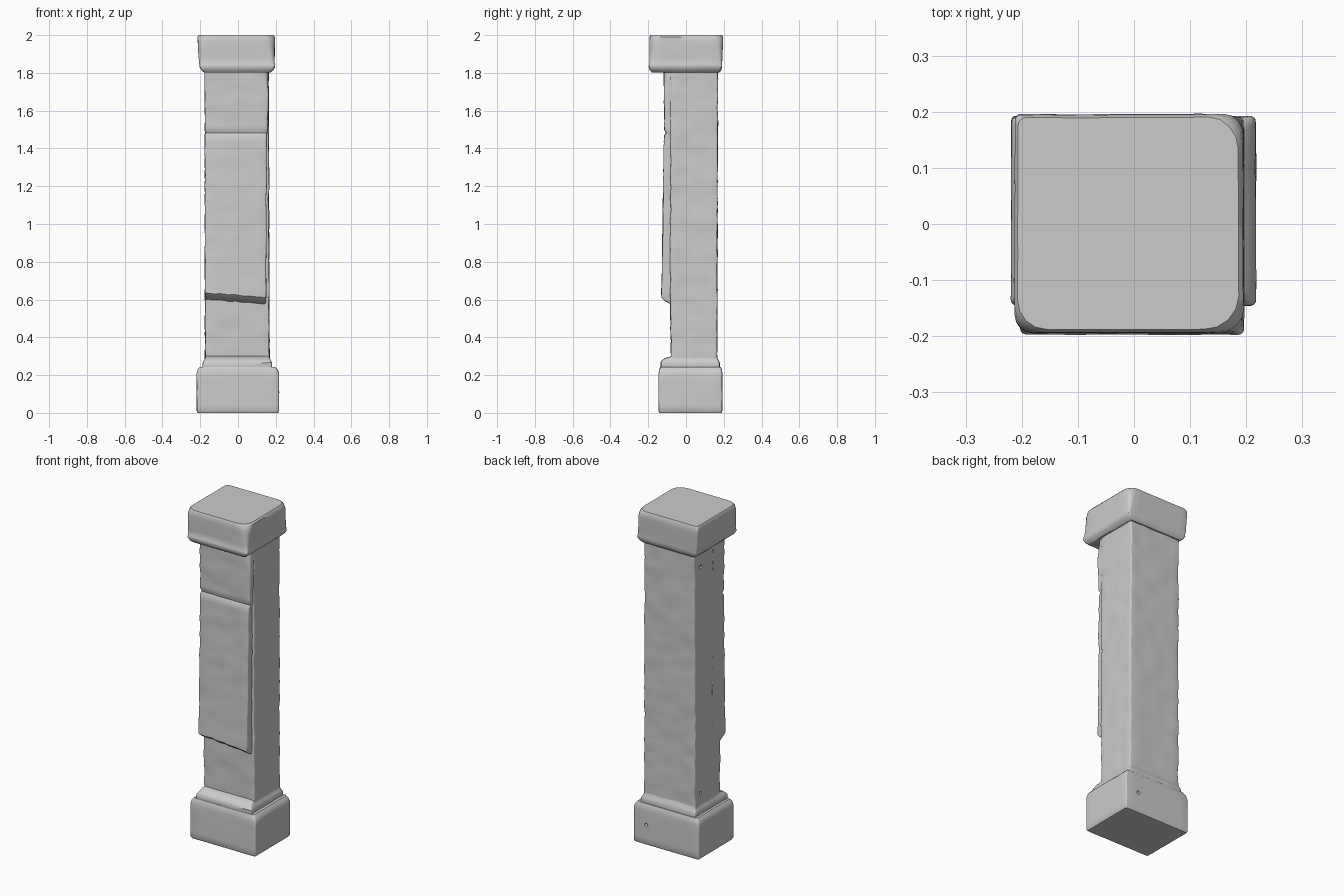
import bpy, bmesh, math
from mathutils import Vector, noise


def rounded_rect(z, x0, x1, y0, y1, radii, n=8, arc=4):
    """Closed ring; radii run front-left, front-right, back-right, back-left."""
    corners = [(x0, y0, 1, 1), (x1, y0, -1, 1), (x1, y1, -1, -1), (x0, y1, 1, -1)]
    arcs = []
    for i, (cx, cy, sx, sy) in enumerate(corners):
        r = radii[i]
        pts = []
        for k in range(arc + 1):
            a = math.pi + math.pi / 2 * (i + k / arc)
            pts.append(Vector((cx + sx * r + r * math.cos(a), cy + sy * r + r * math.sin(a), z)))
        arcs.append(pts)
    ring = []
    for i in range(4):
        ring += arcs[i]
        a, b = arcs[i][-1], arcs[(i + 1) % 4][0]
        ring += [a.lerp(b, k / n) for k in range(1, n)]
    return ring


def stone(name, keys, step=0.03, rough=0.003, shape=None):
    """Loft worn stone through key sections (z, x0, x1, y0, y1, radii)."""
    rings = []
    for a, b in zip(keys, keys[1:]):
        cuts = max(1, round((b[0] - a[0]) / step))
        ra, rb = rounded_rect(*a), rounded_rect(*b)
        rings += [[p.lerp(q, k / cuts) for p, q in zip(ra, rb)] for k in range(cuts)]
    rings.append(rounded_rect(*keys[-1]))
    bm = bmesh.new()
    rows = []
    for i, ring in enumerate(rings):
        row = []
        for p in ring:
            d = noise.noise_vector(p * 17) * rough
            if i in (0, len(rings) - 1):
                d.z = 0
            q = p + d
            if shape:
                shape(q)
            row.append(bm.verts.new(q))
        rows.append(row)
    m = len(rows[0])
    for lo, hi in zip(rows, rows[1:]):
        for j in range(m):
            k = (j + 1) % m
            bm.faces.new((lo[j], lo[k], hi[k], hi[j]))
    bm.faces.new(rows[0][::-1])
    bm.faces.new(rows[-1])
    mesh = bpy.data.meshes.new(name)
    bm.to_mesh(mesh)
    bm.free()
    ob = bpy.data.objects.new(name, mesh)
    bpy.context.collection.objects.link(ob)
    return ob


def pit(target, loc):
    """Small drilled pit in the surface."""
    bpy.ops.mesh.primitive_ico_sphere_add(subdivisions=2, radius=0.012, location=loc)
    c = bpy.context.object
    c.name = "pit_cutter"
    c.hide_render = True
    c.hide_set(True)
    mod = target.modifiers.new("pit", 'BOOLEAN')
    mod.operation = 'DIFFERENCE'
    mod.object = c


def even(r):
    return (r, r, r, r)


# Base block with softened top edge
base = stone("base_block", [
    (0.000, -0.212, 0.211, -0.140, 0.187, even(0.008)),
    (0.010, -0.218, 0.217, -0.145, 0.192, even(0.008)),
    (0.205, -0.219, 0.217, -0.145, 0.192, even(0.010)),
    (0.228, -0.214, 0.211, -0.142, 0.190, even(0.014)),
    (0.243, -0.201, 0.197, -0.136, 0.184, even(0.018))], rough=0.002)

# Stepped moulding above the base
moulding = stone("base_moulding", [
    (0.235, -0.186, 0.180, -0.134, 0.179, even(0.010)),
    (0.265, -0.186, 0.180, -0.134, 0.178, even(0.010)),
    (0.277, -0.180, 0.174, -0.126, 0.173, even(0.012)),
    (0.288, -0.174, 0.167, -0.112, 0.168, even(0.010)),
    (0.300, -0.172, 0.163, -0.080, 0.164, even(0.008))], step=0.02)

# Main shaft
shaft = stone("shaft", [
    (0.27, -0.174, 0.166, -0.078, 0.165, even(0.008)),
    (0.56, -0.174, 0.165, -0.083, 0.165, even(0.008)),
    (1.83, -0.175, 0.162, -0.082, 0.168, even(0.008))], rough=0.005)


# Thick front slab with a slanting broken lower edge
def broken_edge(p):
    if p.z < 0.68:
        p.z -= 0.08 * p.x + 0.006 * noise.noise(Vector((p.x * 30, 0, 0)))


slab = stone("front_slab", [
    (0.585, -0.171, 0.145, -0.078, 0.00, (0.006, 0.006, 0.002, 0.002)),
    (0.605, -0.172, 0.148, -0.112, 0.00, (0.008, 0.008, 0.002, 0.002)),
    (0.622, -0.174, 0.150, -0.130, 0.00, (0.008, 0.008, 0.002, 0.002)),
    (0.90, -0.175, 0.150, -0.124, 0.00, (0.008, 0.008, 0.002, 0.002)),
    (1.465, -0.175, 0.151, -0.117, 0.00, (0.008, 0.008, 0.002, 0.002)),
    (1.482, -0.172, 0.152, -0.107, 0.00, (0.010, 0.014, 0.002, 0.002))],
    rough=0.004, shape=broken_edge)


# Upper slab, with a chipped right corner under the cap
upper = stone("upper_slab", [
    (1.475, -0.171, 0.153, -0.104, 0.00, (0.010, 0.014, 0.002, 0.002)),
    (1.500, -0.174, 0.158, -0.114, 0.00, (0.008, 0.012, 0.002, 0.002)),
    (1.69, -0.176, 0.160, -0.117, 0.00, (0.008, 0.008, 0.002, 0.002)),
    (1.83, -0.177, 0.160, -0.118, 0.00, (0.008, 0.040, 0.002, 0.002))],
    step=0.02, rough=0.004)

# Cap with bottom lip and worn corners
cap = stone("cap", [
    (1.803, -0.180, 0.172, -0.180, 0.176, even(0.012)),
    (1.815, -0.194, 0.187, -0.191, 0.186, even(0.012)),
    (1.832, -0.203, 0.196, -0.197, 0.191, even(0.010)),
    (1.846, -0.203, 0.195, -0.195, 0.191, even(0.012)),
    (1.852, -0.206, 0.193, -0.192, 0.191, (0.018, 0.014, 0.014, 0.010)),
    (1.965, -0.213, 0.195, -0.194, 0.196, (0.034, 0.045, 0.036, 0.010)),
    (1.990, -0.213, 0.194, -0.193, 0.195, (0.048, 0.058, 0.050, 0.012)),
    (2.000, -0.207, 0.186, -0.188, 0.190, (0.052, 0.060, 0.055, 0.014))],
    step=0.03, rough=0.002)

# Shade smooth between the sharp breaks
for ob in (base, moulding, shaft, slab, upper, cap):
    bpy.ops.object.select_all(action='DESELECT')
    ob.select_set(True)
    bpy.context.view_layer.objects.active = ob
    bpy.ops.object.shade_smooth_by_angle(angle=math.radians(35))

# Small pits on the left side and the back
pit(shaft, (-0.178, 0.11, 1.72))
pit(shaft, (-0.177, 0.11, 0.36))
pit(base, (0.13, 0.195, 0.12))
